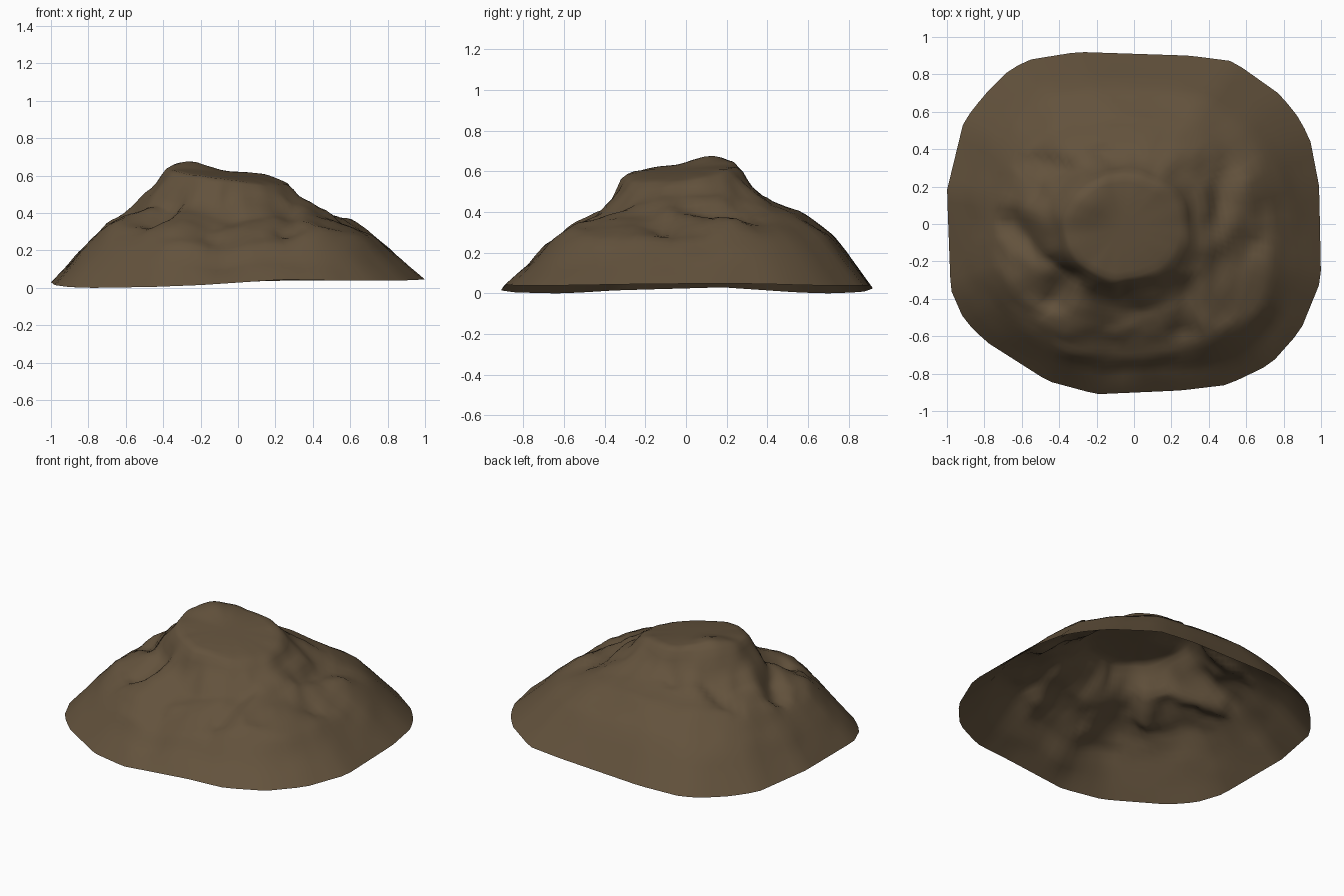
import bpy, bmesh, math
from mathutils import Vector, noise

if "Cube" in bpy.data.objects:
    bpy.data.objects.remove(bpy.data.objects["Cube"])

# Ground outline of the hill (x, y, z), counter-clockwise
RIM = [(.99, .2, .05), (.94, .46, .045), (.86, .6, .04), (.77, .7, .04), (.53, .87, .04),
       (.3, .9, .04), (-.3, .92, .025), (-.55, .88, .01), (-.66, .83, .005), (-.8, .69, 0),
       (-.91, .55, .005), (-1, .18, .03), (-.98, -.35, .015), (-.91, -.51, .005),
       (-.79, -.63, 0), (-.46, -.84, .005), (-.2, -.91, .015), (.25, -.89, .045),
       (.5, -.86, .04), (.73, -.75, .04), (.89, -.57, .04), (1, -.3, .045)]

# Slope profiles (fraction from ground rim to summit rim, height) for four sides
RIGHT = [(0, .04), (.17, .155), (.33, .265), (.57, .365), (.73, .415), (.89, .5), (1, .57)]
BACK = [(0, .03), (.12, .15), (.29, .29), (.53, .405), (.8, .47), (.95, .56), (1, .63)]
LEFT = [(0, .02), (.16, .14), (.48, .35), (.71, .44), (.92, .58), (1, .65)]
FRONT = [(0, .02), (.15, .11), (.3, .23), (.52, .325), (.75, .40), (.93, .49), (1, .58)]

# Eroded gullies on the slopes (negative depth is a rib): start, end, width, depth
GULLIES = [((-.66, -.02), (-.36, -.24), .07, .06), ((-.45, -.4), (-.32, -.3), .05, .05),
           ((-.1, -.78), (-.12, -.5), .12, .04), ((.26, -.55), (.3, -.35), .06, .04),
           ((.5, .3), (.45, 0), .07, .03), ((.62, -.1), (.42, -.22), .08, .03),
           ((-.6, .32), (-.35, .3), .05, .03), ((.42, -.58), (.6, -.5), .09, -.035),
           ((-.32, -.62), (-.22, -.45), .08, -.02), ((.7, .25), (.6, .2), .1, -.02)]
SIDES, RINGS, TOP_RINGS = 88, 26, 8
CENTRE = Vector((-.06, -.02, 0))


def lerp_profile(pts, t):
    for (a, za), (b, zb) in zip(pts, pts[1:]):
        if t <= b:
            return za + (zb - za) * (t - a) / (b - a)
    return pts[-1][1]


def slope_height(t, c, s):
    side = lerp_profile(RIGHT if c > 0 else LEFT, t)
    end = lerp_profile(BACK if s > 0 else FRONT, t)
    return side * c * c + end * s * s


def rim_point(ang):
    # Hit the ground outline with a ray from the summit centre
    d = Vector((math.cos(ang), math.sin(ang)))
    for i, p in enumerate(RIM):
        a = Vector(p) - CENTRE
        b = Vector(RIM[(i + 1) % len(RIM)]) - CENTRE
        ca, cb = d.x * a.y - d.y * a.x, d.x * b.y - d.y * b.x
        if ca <= 0 < cb:
            return CENTRE + a.lerp(b, ca / (ca - cb))


def gully(x, y):
    depth = 0
    p = Vector((x, y))
    for a, b, w, h in GULLIES:
        a, b = Vector(a), Vector(b)
        k = max(0, min(1, (p - a).dot(b - a) / (b - a).length_squared))
        depth += h * math.exp(-((p - a.lerp(b, k)).length / w) ** 2)
    return depth


def crag(p, strength):
    # Rough rock: shifts sideways and up, calm on the back slope
    calm = .35 if p.y > .4 else 1
    n = noise.noise_vector(p * 5.5) * .022 + noise.noise_vector(p * 11) * .012
    ridge = .03 * noise.noise(Vector((p.x * 3.2, p.y * 3.2, 4)))
    return p + (n + Vector((0, 0, ridge))) * strength * calm


def summit_height(x, y):
    # Summit cap: highest at the back left, falling to the front right
    dx, dy = x - CENTRE.x, y - CENTRE.y
    peak = .035 * math.exp(-((x + .25) ** 2 + (y - .12) ** 2) / .012)
    return .612 - .12 * dx + .09 * dy + peak


bm = bmesh.new()
rows = []
angles = [2 * math.pi * i / SIDES for i in range(SIDES)]

# Outer slope, from the ground up to the summit rim
tops = []
for j in range(RINGS + 1):
    t = j / RINGS
    row = []
    for a in angles:
        c, s = math.cos(a), math.sin(a)
        base = rim_point(a)
        top = CENTRE + Vector((c * .3, s * .27, 0))
        p = base.lerp(top, t)
        fade = min(1, t / .2)
        p.z = slope_height(t, c, s)
        if t < .2:
            p.z = base.z + (slope_height(.2, c, s) - base.z) * fade
        # Meet the summit cap with a slightly rounded shoulder
        near = max(0, (t - .85) / .15)
        p.z += near * near * (summit_height(p.x, p.y) - .012 - p.z)
        p.z -= gully(p.x, p.y) * fade * (1 - near)
        p = crag(p, max(0, min(1, (t - .08) / .35)) * (1 - .5 * near))
        row.append(bm.verts.new(p))
        if j == RINGS:
            tops.append(p.copy())
    rows.append(row)

# Smooth tilted summit cap
for j in range(1, TOP_RINGS):
    k = 1 - j / TOP_RINGS
    row = []
    for p0 in tops:
        p = CENTRE.lerp(p0, k)
        h = summit_height(p.x, p.y)
        p.z = h + (p0.z - summit_height(p0.x, p0.y)) * k ** 3
        row.append(bm.verts.new(p))
    rows.append(row)
for lo, hi in zip(rows, rows[1:]):
    for i in range(SIDES):
        n = (i + 1) % SIDES
        bm.faces.new((lo[i], lo[n], hi[n], hi[i]))
mid = bm.verts.new((CENTRE.x, CENTRE.y, summit_height(CENTRE.x, CENTRE.y)))
for i in range(SIDES):
    bm.faces.new((rows[-1][i], rows[-1][(i + 1) % SIDES], mid))

# Brown earth hill, open underneath
mesh = bpy.data.meshes.new("rocky_hill")
bm.to_mesh(mesh)
bm.free()
hill = bpy.data.objects.new("rocky_hill", mesh)
bpy.context.collection.objects.link(hill)
earth = bpy.data.materials.new("brown_earth")
earth.diffuse_color = (.125, .085, .046, 1)
earth.use_nodes = True
earth.node_tree.nodes["Principled BSDF"].inputs["Base Color"].default_value = earth.diffuse_color
mesh.materials.append(earth)

bpy.context.view_layer.objects.active = hill
hill.select_set(True)
bpy.ops.object.shade_smooth_by_angle(angle=math.radians(60))
